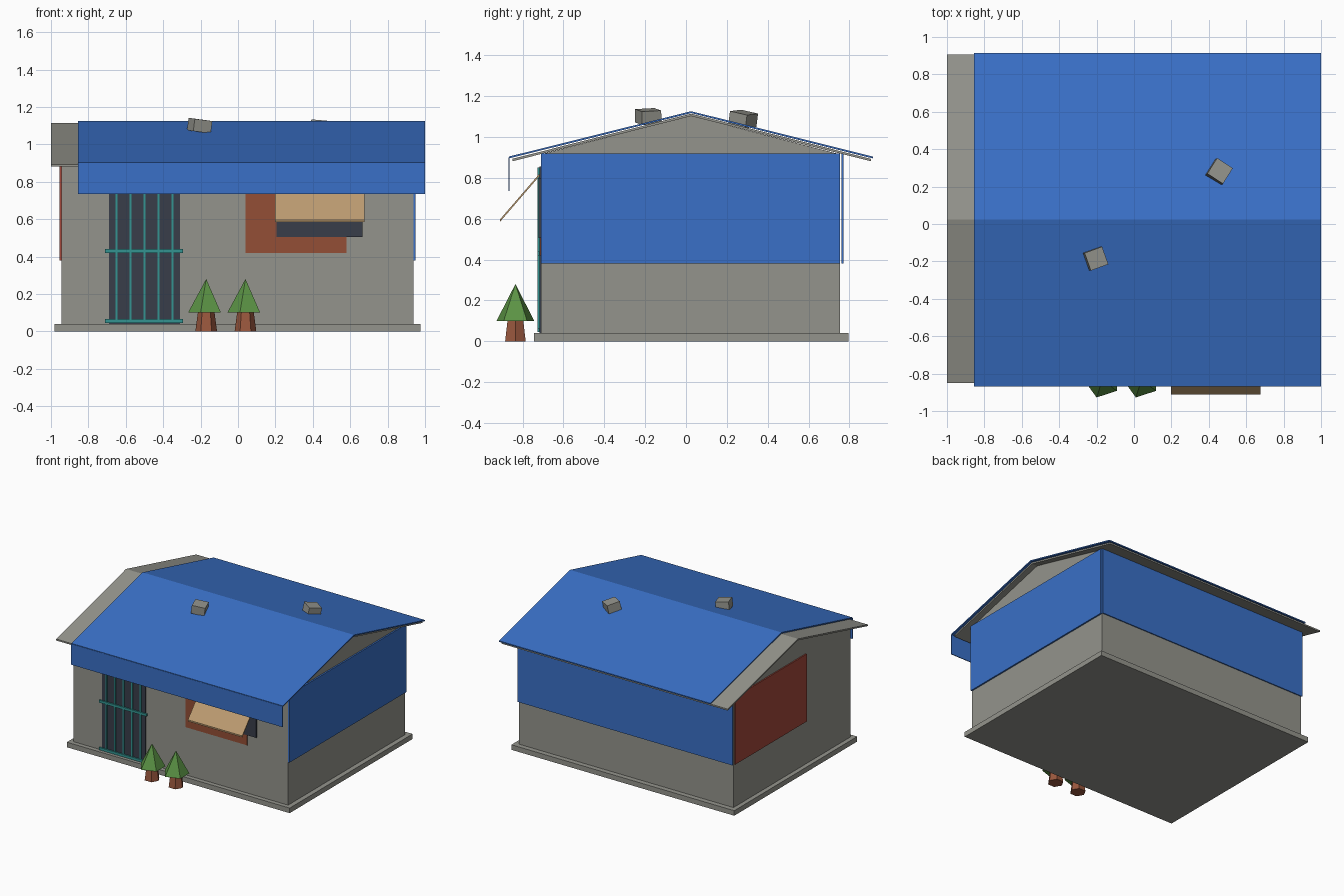
import bpy
import bmesh
from math import radians
from mathutils import Vector

if "Cube" in bpy.data.objects:
    bpy.data.objects.remove(bpy.data.objects["Cube"], do_unlink=True)


def material(name, *srgb):
    linear = [c / 12.92 if c <= 0.04045 else ((c + 0.055) / 1.055) ** 2.4 for c in srgb]
    m = bpy.data.materials.new(name)
    m.use_nodes = True
    m.diffuse_color = (*linear, 1)
    m.node_tree.nodes["Principled BSDF"].inputs["Base Color"].default_value = (*linear, 1)
    return m


CONCRETE = material("concrete grey", 0.58, 0.58, 0.55)
BLUE = material("tarp blue", 0.225, 0.44, 0.78)
BRICK = material("brick", 0.58, 0.31, 0.21)
RED = material("rust red", 0.64, 0.28, 0.23)
NAVY = material("dark glass", 0.22, 0.24, 0.29)
TEAL = material("teal metal", 0.2, 0.58, 0.57)
TAN = material("tan wood", 0.74, 0.61, 0.44)
GREEN = material("leaf green", 0.36, 0.58, 0.27)
BARK = material("bark brown", 0.6, 0.34, 0.24)


def finish(name, bm, mat):
    bmesh.ops.recalc_face_normals(bm, faces=bm.faces)
    mesh = bpy.data.meshes.new(name)
    bm.to_mesh(mesh)
    bm.free()
    mesh.materials.append(mat)
    obj = bpy.data.objects.new(name, mesh)
    bpy.context.collection.objects.link(obj)
    return obj


def box(name, xs, ys, zs, mat):
    """Box between two limits on each axis."""
    bm = bmesh.new()
    bmesh.ops.create_cube(bm, size=1)
    lo, hi = Vector((xs[0], ys[0], zs[0])), Vector((xs[1], ys[1], zs[1]))
    for v in bm.verts:
        v.co = (lo + hi) / 2 + v.co * (hi - lo)
    return finish(name, bm, mat)


def prism(name, profile, xs, mat):
    """Extrude a (y, z) profile along x."""
    bm = bmesh.new()
    face = bm.faces.new([bm.verts.new((xs[0], y, z)) for y, z in profile])
    new = bmesh.ops.extrude_face_region(bm, geom=[face])["geom"]
    verts = [g for g in new if isinstance(g, bmesh.types.BMVert)]
    bmesh.ops.translate(bm, verts=verts, vec=(xs[1] - xs[0], 0, 0))
    return finish(name, bm, mat)


def slab(name, path, thickness, xs, mat):
    """Thin bent sheet following a (y, z) path."""
    under = [(y, z - thickness) for y, z in reversed(path)]
    return prism(name, path + under, xs, mat)


def cone(name, sides, r1, r2, x, y, z0, z1, turn, mat):
    bm = bmesh.new()
    bmesh.ops.create_cone(bm, cap_ends=True, segments=sides, radius1=r1, radius2=r2, depth=z1 - z0)
    obj = finish(name, bm, mat)
    obj.location = (x, y, (z0 + z1) / 2)
    obj.rotation_euler.z = radians(turn)


# Foundation and gabled walls
box("foundation", (-0.98, 0.975), (-0.745, 0.795), (0, 0.04), CONCRETE)
prism("walls", [(-0.71, 0.04), (0.755, 0.04), (0.755, 0.915), (0.025, 1.103), (-0.71, 0.915)],
      (-0.945, 0.937), CONCRETE)

# Grey roof with the blue cover and its hanging front edge
slab("roof", [(-0.85, 0.893), (0.025, 1.114), (0.905, 0.893)], 0.012, (-1, 0.985), CONCRETE)
slab("roof_cover", [(-0.867, 0.904), (0.025, 1.126), (0.915, 0.904)], 0.009, (-0.855, 1), BLUE)
box("cover_front_flap", (-0.855, 1), (-0.869, -0.863), (0.735, 0.9), BLUE)

# Wall panels
box("left_wall_panel", (0.937, 0.949), (-0.71, 0.755), (0.38, 0.918), BLUE)
box("back_wall_panel", (-0.945, 0.94), (0.762, 0.77), (0.38, 0.918), BLUE)
box("right_wall_panel", (-0.955, -0.945), (-0.15, 0.745), (0.38, 0.915), RED)

# Barred door
box("door", (-0.69, -0.31), (-0.718, -0.709), (0.04, 0.855), NAVY)
for i in range(5):
    x = -0.65 + i * 0.075
    box("door_bar", (x - 0.006, x + 0.006), (-0.726, -0.716), (0.045, 0.85), TEAL)
for z in (0.055, 0.43, 0.805):
    box("door_rail", (-0.71, -0.293), (-0.728, -0.716), (z - 0.01, z + 0.01), TEAL)

# Brick patch, window and sloping awning
box("brick_patch", (0.04, 0.58), (-0.714, -0.709), (0.42, 0.8), BRICK)
box("window", (0.205, 0.665), (-0.722, -0.709), (0.505, 0.8), NAVY)
slab("awning", [(-0.911, 0.596), (-0.716, 0.822)], 0.012, (0.198, 0.675), TAN)

# Loose blocks on the roof
for x, y, z, turn in ((-0.205, -0.185, 1.1, (3, 7, 20)), (0.455, 0.28, 1.088, (-11, 4, -33))):
    block = box("roof_block", (-0.05, 0.05), (-0.05, 0.05), (-0.033, 0.033), CONCRETE)
    block.location = (x, y, z)
    block.rotation_euler = [radians(a) for a in turn]

# Small trees
for x in (-0.17, 0.04):
    cone("tree_trunk", 6, 0.058, 0.044, x, -0.835, 0, 0.105, 30, BARK)
    cone("tree_crown", 5, 0.097, 0, x, -0.835, 0.1, 0.28, 90, GREEN)
